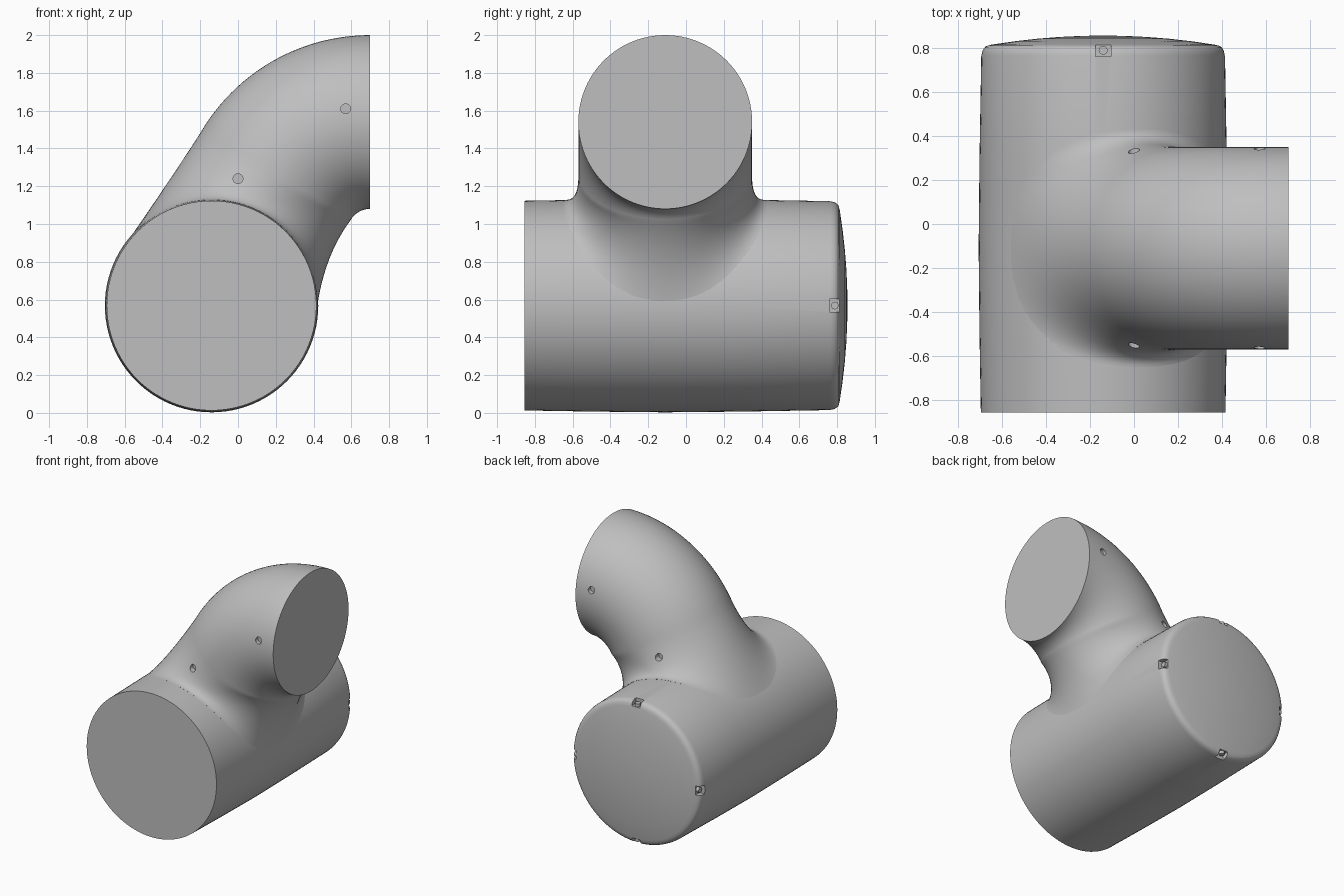
import bpy, bmesh
from math import sin, cos, pi, radians
from mathutils import Vector, Matrix

cube = bpy.data.objects.get("Cube")
if cube:
    bpy.data.objects.remove(cube)

grey = bpy.data.materials.new("plain grey")
grey.use_nodes = True
grey.diffuse_color = (0.52, 0.52, 0.52, 1)
grey.node_tree.nodes["Principled BSDF"].inputs["Base Color"].default_value = (0.52, 0.52, 0.52, 1)

BX, BZ = -0.14, 0.568      # body axis, runs along y
NY, TUBE = -0.11, 0.46     # neck centre line and tube radius
SEG = 96


def finish(bm, name):
    bmesh.ops.recalc_face_normals(bm, faces=bm.faces)
    mesh = bpy.data.meshes.new(name)
    bm.to_mesh(mesh)
    bm.free()
    ob = bpy.data.objects.new(name, mesh)
    mesh.materials.append(grey)
    bpy.context.collection.objects.link(ob)
    return ob


def loft(rings, name):
    """Skin a list of equal rings and close both ends."""
    bm = bmesh.new()
    loops = [[bm.verts.new(p) for p in ring] for ring in rings]
    for a, b in zip(loops, loops[1:]):
        for i in range(len(a)):
            j = (i + 1) % len(a)
            bm.faces.new((a[i], a[j], b[j], b[i]))
    bm.faces.new(loops[0])
    bm.faces.new(loops[-1])
    return finish(bm, name)


def on_body(angle, radius, y):
    return Vector((BX + radius * cos(angle), y, BZ + radius * sin(angle)))


def activate(ob):
    bpy.ops.object.select_all(action='DESELECT')
    bpy.context.view_layer.objects.active = ob
    ob.select_set(True)


def cut(ob, bm):
    """Subtract the solids in bm from the object."""
    cutter = finish(bm, "cutter")
    cutter.hide_render = True
    mod = ob.modifiers.new("cut", 'BOOLEAN')
    mod.object = cutter
    mod.operation = 'DIFFERENCE'
    mod.solver = 'EXACT'
    activate(ob)
    bpy.ops.object.modifier_apply(modifier=mod.name)
    bpy.data.objects.remove(cutter)


def smooth(ob):
    activate(ob)
    bpy.ops.object.shade_smooth_by_angle(angle=radians(35))


# Body: slightly barrelled cylinder with a rounded rim and domed back
profile = [(-0.855, 0.555), (-0.5, 0.561), (-0.11, 0.565), (0.3, 0.561), (0.765, 0.553),
           (0.785, 0.549), (0.8, 0.54), (0.809, 0.526), (0.814, 0.505)]
profile += [(0.814 + 0.041 * (1 - (r / 0.505) ** 2), r) for r in (0.4, 0.3, 0.2, 0.1, 0.02)]
body = loft([[on_body(2 * pi * i / SEG, r, y) for i in range(SEG)] for y, r in profile], "body")

# Neck: quarter-like bend followed by a flared blend onto the body
thetas = [2 * pi * i / SEG for i in range(SEG)]


def bend_point(phi, t):
    r = 0.58 + TUBE * cos(t)
    return Vector((0.70 - r * sin(phi), NY + TUBE * sin(t), 0.96 + r * cos(phi)))


def blend_point(t, k):
    start = bend_point(radians(60), t)
    a = radians(72.5 + 72.5 * cos(t))
    end = on_body(a, 0.56, NY + 0.54 * sin(t))
    reach = 0.335 * cos(t) + 0.065 * cos(t) ** 2
    tangent = Vector((sin(a), 0, -cos(a)))
    control = on_body(a, 0.56 + 0.04 * max(0, -cos(t)), NY + TUBE * sin(t)) + tangent * reach
    return start * (1 - k) ** 2 + control * 2 * k * (1 - k) + end * k ** 2


rings = [[bend_point(radians(60) * i / 24, t) for t in thetas] for i in range(25)]
rings += [[blend_point(t, i / 16) for t in thetas] for i in range(1, 17)]
core = Vector((BX, NY, BZ))
rings.append([core.lerp(p, 0.6) for p in rings[-1]])
neck = loft(rings, "neck")

# Screw holes on both sides of the neck
bm = bmesh.new()
for x, z, depth in ((0, 1.24, 0.405), (0.57, 1.61, 0.425)):
    for side in (-1, 1):
        bmesh.ops.create_cone(bm, cap_ends=True, segments=24, radius1=0.026, radius2=0.026, depth=0.2,
                              matrix=Matrix.Translation((x, NY + side * (depth + 0.1), z))
                              @ Matrix.Rotation(pi / 2, 4, 'X'))
cut(neck, bm)

# Four rim notches, each holding a small screw
bm, pegs = bmesh.new(), bmesh.new()
for q in range(4):
    turn = Matrix.Translation((BX, 0, BZ)) @ Matrix.Rotation(q * pi / 2, 4, 'Y')
    bmesh.ops.create_cube(bm, size=1, matrix=turn @ Matrix.Translation((0.56, 0.79, 0))
                          @ Matrix.Diagonal((0.1, 0.06, 0.07, 1)))
    bmesh.ops.create_cone(pegs, cap_ends=True, segments=20, radius1=0.02, radius2=0.02, depth=0.05,
                          matrix=turn @ Matrix.Translation((0.508, 0.788, 0))
                          @ Matrix.Rotation(pi / 2, 4, 'Y'))
cut(body, bm)
screws = finish(pegs, "rim_screws")

for ob in (body, neck, screws):
    smooth(ob)
